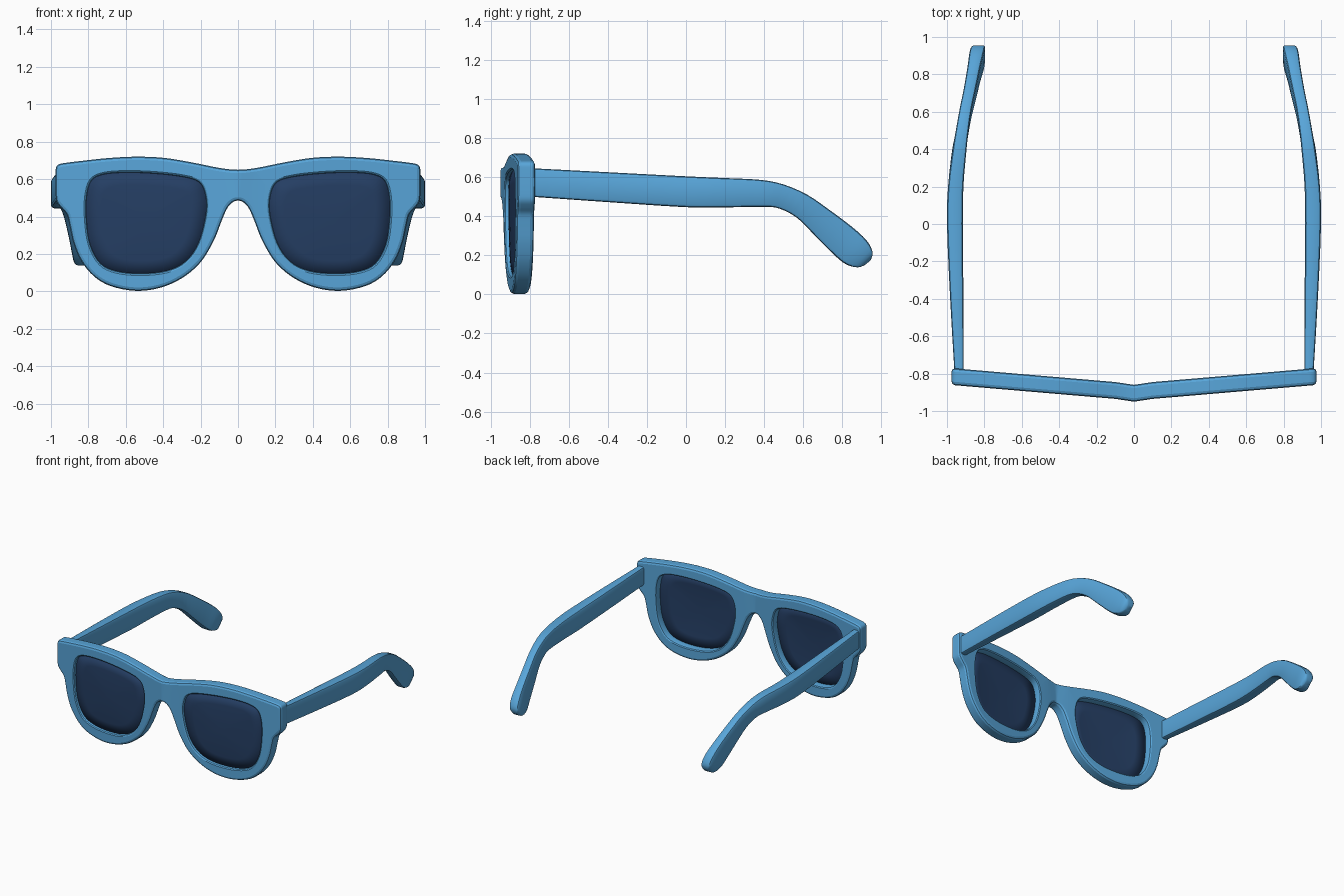
import bpy, bmesh, math
from mathutils import Vector

if "Cube" in bpy.data.objects:
    bpy.data.objects.remove(bpy.data.objects["Cube"])


def material(name, rgb):
    m = bpy.data.materials.new(name)
    m.diffuse_color = (*rgb, 1)
    m.use_nodes = True
    m.node_tree.nodes["Principled BSDF"].inputs["Base Color"].default_value = m.diffuse_color
    return m


BLUE = material("light_blue", (0.098, 0.38, 0.70))
NAVY = material("dark_navy", (0.018, 0.048, 0.125))


def spline(pts, sub, closed=True):
    """Smooth curve through points of any dimension."""
    n, out = len(pts), []
    for i in range(n if closed else n - 1):
        if closed:
            a, b, c, d = (pts[(i + k) % n] for k in (-1, 0, 1, 2))
        else:
            a, b, c, d = (pts[min(max(i + k, 0), n - 1)] for k in (-1, 0, 1, 2))
        for s in range(sub):
            t = s / sub
            out.append(tuple(0.5 * (2 * q + (r - p) * t + (2 * p - 5 * q + 4 * r - w) * t * t
                                    + (3 * q - p - 3 * r + w) * t ** 3)
                             for p, q, r, w in zip(a, b, c, d)))
    if not closed:
        out.append(tuple(pts[-1]))
    return out


def inset(loop, d):
    """Move a clockwise loop inward by d (outward if negative)."""
    out = []
    for i, p in enumerate(loop):
        t = (Vector(loop[(i + 1) % len(loop)]) - Vector(loop[i - 1])).normalized()
        out.append((p[0] + t.y * d, p[1] - t.x * d))
    return out


def front_y(x):
    """Front face of the frame, swept back from the bridge."""
    x = abs(x)
    return -0.95 + 0.15 * min(x, 0.1) + 0.085 * max(x - 0.1, 0)


def finish(bm, name, mat, angle, mirror=False):
    bmesh.ops.recalc_face_normals(bm, faces=bm.faces[:])
    me = bpy.data.meshes.new(name)
    bm.to_mesh(me)
    bm.free()
    me.materials.append(mat)
    me.shade_smooth()
    me.set_sharp_from_angle(angle=math.radians(angle))
    ob = bpy.data.objects.new(name, me)
    bpy.context.collection.objects.link(ob)
    if mirror:
        ob.modifiers.new("mirror", 'MIRROR').use_mirror_merge = False
    return ob


# Right half of the frame outline and the right lens opening, both clockwise (x, z)
half = [(0, 0.65), (0.1, 0.66), (0.25, 0.69), (0.4, 0.714), (0.55, 0.72), (0.7, 0.712),
        (0.84, 0.697), (0.92, 0.687), (0.955, 0.68), (0.972, 0.665), (0.975, 0.63),
        (0.975, 0.53), (0.97, 0.48), (0.945, 0.445), (0.915, 0.41), (0.9, 0.35),
        (0.88, 0.26), (0.84, 0.165), (0.77, 0.08), (0.68, 0.028), (0.55, 0.003),
        (0.42, 0.018), (0.3, 0.07), (0.2, 0.155), (0.13, 0.27), (0.09, 0.37),
        (0.06, 0.44), (0.03, 0.475), (0, 0.485)]
outline = spline(half + [(-x, z) for x, z in half[-2:0:-1]], 4)
opening = [(0.17, 0.42), (0.175, 0.52), (0.21, 0.585), (0.3, 0.613), (0.45, 0.63),
           (0.6, 0.635), (0.72, 0.625), (0.785, 0.59), (0.81, 0.5), (0.81, 0.38),
           (0.79, 0.25), (0.735, 0.15), (0.65, 0.108), (0.52, 0.095), (0.38, 0.11),
           (0.28, 0.16), (0.21, 0.26)]
hole_r = spline(opening, 4)
hole_l = [(-x, z) for x, z in reversed(hole_r)]

# Frame: rounded walls along each loop, then filled front and back
T, B = 0.09, 0.018
layers = [(B, 0), (0.3 * B, 0.3 * B), (0, B), (0, T - B), (0.3 * B, T - 0.3 * B), (B, T)]
bm = bmesh.new()
caps = ([], [])
for loop, sign in ((outline, 1), (hole_r, -0.6), (hole_l, -0.6)):
    n, rings = len(loop), []
    for d, y in layers:
        rings.append([bm.verts.new((x, y, z)) for x, z in inset(loop, d * sign)])
    for r0, r1 in zip(rings, rings[1:]):
        for i in range(n):
            j = (i + 1) % n
            bm.faces.new((r0[i], r0[j], r1[j], r1[i]))
    for cap, r in zip(caps, (rings[0], rings[-1])):
        cap += [bm.edges.get((r[i], r[(i + 1) % n])) for i in range(n)]
for cap in caps:
    bmesh.ops.triangle_fill(bm, edges=cap, use_beauty=True)
for x in (-0.1, 0, 0.1):
    bmesh.ops.bisect_plane(bm, geom=bm.verts[:] + bm.edges[:] + bm.faces[:],
                           plane_co=(x, 0, 0), plane_no=(1, 0, 0), dist=1e-5)
for v in bm.verts:
    v.co.y += front_y(v.co.x)
finish(bm, "frame_front", BLUE, 21)

# Lenses: shallow domes set just behind the front of the rim
bm = bmesh.new()
cx, cz = 0.49, 0.37


def lens_vert(x, z, s):
    px, pz = cx + (x - cx) * s, cz + (z - cz) * s
    return bm.verts.new((px, front_y(px) + 0.028 - 0.014 * (1 - s * s), pz))


rings = [[lens_vert(x, z, s) for x, z in hole_r] for s in (1.02, 0.75, 0.5, 0.25)]
centre = lens_vert(cx, cz, 0)
n = len(hole_r)
for i in range(n):
    j = (i + 1) % n
    for r0, r1 in zip(rings, rings[1:]):
        bm.faces.new((r0[i], r0[j], r1[j], r1[i]))
    bm.faces.new((rings[-1][i], rings[-1][j], centre))
lens = finish(bm, "lenses", NAVY, 30, True)
solid = lens.modifiers.new("thickness", 'SOLIDIFY')
solid.thickness, solid.offset = 0.015, 0

# Temples: stations of top y, z, bottom y, z, inner x, outer x
stations = [(-0.84, 0.648, -0.84, 0.503, 0.91, 0.957), (-0.4, 0.625, -0.4, 0.472, 0.912, 0.983),
            (0, 0.604, 0, 0.446, 0.915, 1.0), (0.2, 0.595, 0.2, 0.445, 0.912, 0.994),
            (0.38, 0.586, 0.4, 0.448, 0.897, 0.972), (0.5, 0.562, 0.48, 0.438, 0.885, 0.953),
            (0.62, 0.51, 0.57, 0.39, 0.868, 0.932), (0.73, 0.435, 0.66, 0.3, 0.845, 0.91),
            (0.85, 0.345, 0.76, 0.2, 0.82, 0.89), (0.925, 0.275, 0.82, 0.153, 0.802, 0.88),
            (0.955, 0.215, 0.88, 0.138, 0.797, 0.868), (0.945, 0.175, 0.92, 0.153, 0.81, 0.85)]
# Rounded-rectangle section: fraction across x, fraction from bottom to top
section = [(0.22, 0), (0.78, 0), (0.93, 0.03), (1, 0.1), (1, 0.9), (0.93, 0.97),
           (0.78, 1), (0.22, 1), (0.07, 0.97), (0, 0.9), (0, 0.1), (0.07, 0.03)]
bm = bmesh.new()
rings = []
for ty, tz, by, bz, xi, xo in spline(stations, 3, False):
    rings.append([bm.verts.new((xi + (xo - xi) * u, by + (ty - by) * w, bz + (tz - bz) * w))
                  for u, w in section])
m = len(section)
for r0, r1 in zip(rings, rings[1:]):
    for i in range(m):
        j = (i + 1) % m
        bm.faces.new((r0[i], r0[j], r1[j], r1[i]))
bm.faces.new(rings[0])
bm.faces.new(rings[-1])
finish(bm, "temples", BLUE, 35, True)
